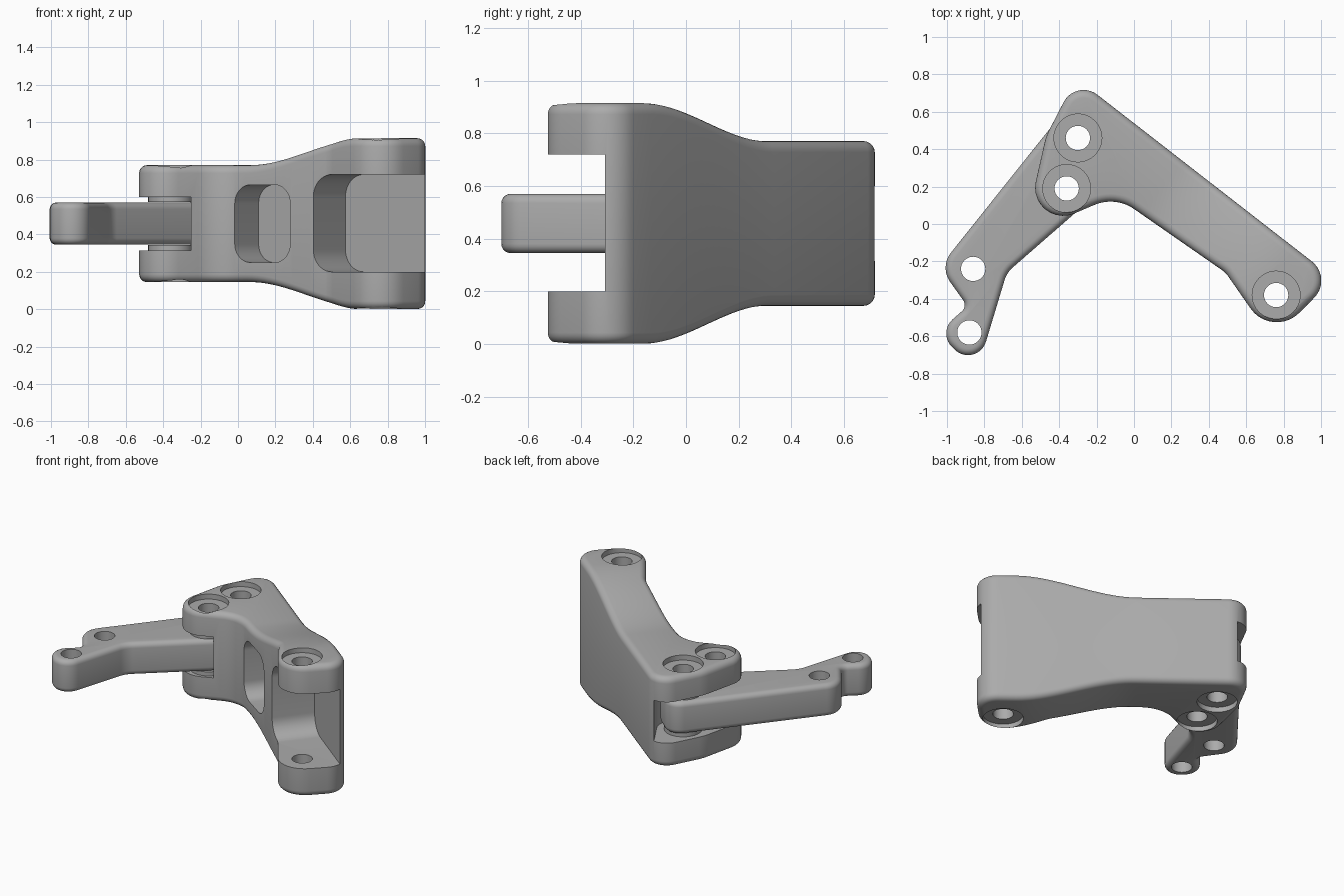
import bpy, bmesh, math
from mathutils import Vector, Matrix

old = bpy.data.objects.get("Cube")
if old:
    bpy.data.objects.remove(old, do_unlink=True)

grey = bpy.data.materials.new("satin grey")
grey.use_nodes = True
COLOUR = (0.41, 0.41, 0.41, 1)
grey.diffuse_color = COLOUR
grey.node_tree.nodes["Principled BSDF"].inputs["Base Color"].default_value = COLOUR

ARM = Vector((0.79, -0.613, 0)).normalized()   # direction of the long arm
ACROSS = Vector((-ARM.y, ARM.x, 0))            # from the arm's front to its back


def rounded(corners, steps=10):
    """Closed outline with an arc of the given radius at each corner (x, y, r)."""
    out = []
    for i, (x, y, r) in enumerate(corners):
        p = Vector((x, y))
        a = (Vector(corners[i - 1][:2]) - p).normalized()
        b = (Vector(corners[(i + 1) % len(corners)][:2]) - p).normalized()
        half = a.angle(b) / 2
        centre = p + (a + b).normalized() * (r / math.sin(half))
        v0 = p + a * (r / math.tan(half)) - centre
        v1 = p + b * (r / math.tan(half)) - centre
        turn = math.atan2(v0.x * v1.y - v0.y * v1.x, v0.dot(v1))
        out += [centre + Matrix.Rotation(turn * k / steps, 2) @ v0 for k in range(steps + 1)]
    return out


def offset(outline, dist):
    """Move a counter-clockwise outline inwards."""
    out = []
    for i, p in enumerate(outline):
        e0 = (p - outline[i - 1]).normalized()
        e1 = (outline[(i + 1) % len(outline)] - p).normalized()
        t = (e0 + e1).normalized()
        out.append(p + Vector((-t.y, t.x)) * dist)
    return out


def slab(name, outline, z0, z1, edge=0.0, matrix=None, shape=None):
    """Extruded outline with rounded rims."""
    bm = bmesh.new()
    angles = [math.pi / 2 * k / 5 for k in range(6)] if edge else [math.pi / 2]
    levels = [(edge * (1 - math.sin(a)), z0 + edge * (1 - math.cos(a))) for a in angles]
    levels += [(d, z0 + z1 - z) for d, z in reversed(levels)]
    rings = [[bm.verts.new((p.x, p.y, z)) for p in offset(outline, d)] for d, z in levels]
    for low, high in zip(rings, rings[1:]):
        for i in range(len(low)):
            j = (i + 1) % len(low)
            bm.faces.new((low[i], low[j], high[j], high[i]))
    bm.faces.new(rings[0][::-1])
    bm.faces.new(rings[-1])
    if shape:
        shape(bm)
    if matrix:
        bm.transform(matrix)
    mesh = bpy.data.meshes.new(name)
    bm.to_mesh(mesh)
    bm.free()
    obj = bpy.data.objects.new(name, mesh)
    mesh.materials.append(grey)
    bpy.context.collection.objects.link(obj)
    return obj


def disc(name, x, y, r, z0, z1, edge=0.0):
    ring = [Vector((x + r * math.cos(k * math.pi / 20), y + r * math.sin(k * math.pi / 20)))
            for k in range(40)]
    return slab(name, ring, z0, z1, edge)


def combine(target, tool, operation="DIFFERENCE"):
    """Apply a boolean and remove its helper."""
    bpy.ops.object.select_all(action="DESELECT")
    bpy.context.view_layer.objects.active = target
    target.select_set(True)
    mod = target.modifiers.new("cut", "BOOLEAN")
    mod.operation, mod.object, mod.solver = operation, tool, "EXACT"
    bpy.ops.object.modifier_apply(modifier=mod.name)
    bpy.data.objects.remove(tool, do_unlink=True)


def swell(bm):
    """Make the arm grow smoothly taller towards its forked end."""
    for k in range(21):
        bmesh.ops.bisect_plane(bm, geom=bm.verts[:] + bm.edges[:] + bm.faces[:],
                               plane_co=ARM * (0.76 * k / 20), plane_no=ARM)
    for v in bm.verts:
        f = min(max(v.co.dot(ARM) / 0.76, 0), 1)
        grow = 0.144 * f * f * (3 - 2 * f)
        v.co.z += grow if v.co.z > 0.458 else -grow


# Bent main body
body = slab("main_bracket", rounded([
    (-0.31, 0.78, 0.12), (-0.47, 0.47, 0.3), (-0.59, -0.06, 0.15), (-0.1, 0.15, 0.22),
    (0.49, -0.26, 0.15), (0.74, -0.62, 0.17), (1.067, -0.29, 0.13)]),
    0.145, 0.77, 0.042, shape=swell)

# Clevis slot that takes the link, with washer bosses inside
combine(body, slab("clevis_cutter", rounded([
    (-0.9, 0.9, 0.05), (-0.9, -0.2, 0.05), (-0.25, -0.2, 0.05),
    (-0.25, 0.12, 0.1), (-0.13, 0.5, 0.1), (-0.36, 0.9, 0.03)]), 0.315, 0.6))
pivots = [(-0.3, 0.46), (-0.36, 0.19)]
for x, y in pivots:
    for z0, z1 in ((0.25, 0.343), (0.572, 0.66)):
        combine(body, disc("boss", x, y, 0.12, z0, z1), "UNION")

# Front pocket and fork slot, cut square to the arm
side = Matrix((ARM, (0, 0, 1), -ACROSS)).transposed().to_4x4()


def side_cut(s0, s1, z0, z1, r, depth):
    box = rounded([(s0, z0, r), (s1, z0, r), (s1, z1, r), (s0, z1, r)])
    combine(body, slab("side_cutter", box, -depth, 0.6, matrix=side))


side_cut(-0.07, 0.29, 0.25, 0.665, 0.1, 0.27)
side_cut(0.44, 1.5, 0.2, 0.72, 0.12, 0.37)

# Bolt holes with shallow counterbores on both faces
for x, y, low, high in [(*p, 0.145, 0.77) for p in pivots] + [(0.76, -0.38, 0, 0.914)]:
    combine(body, disc("bolt_cutter", x, y, 0.065, -0.2, 1.2))
    combine(body, disc("bore_cutter", x, y, 0.128, high - 0.035, 1.2))
    combine(body, disc("bore_cutter", x, y, 0.128, -0.2, low + 0.035))

# Link arm with a notch between its two end holes
link = slab("link_arm", rounded([
    (-0.33, 0.66, 0.1), (-1.04, -0.23, 0.13), (-0.89, -0.44, 0.045), (-1.05, -0.58, 0.1),
    (-0.84, -0.79, 0.1), (-0.68, -0.26, 0.15), (-0.21, 0.15, 0.1), (-0.14, 0.5, 0.1)]),
    0.345, 0.57, 0.035)
for x, y in pivots + [(-0.86, -0.24), (-0.88, -0.58)]:
    combine(link, disc("hole_cutter", x, y, 0.065, 0, 1))

# Smooth shading with crisp rims
bpy.ops.object.select_all(action="DESELECT")
for obj in (body, link):
    obj.select_set(True)
bpy.context.view_layer.objects.active = body
bpy.ops.object.shade_smooth_by_angle(angle=math.radians(30))
